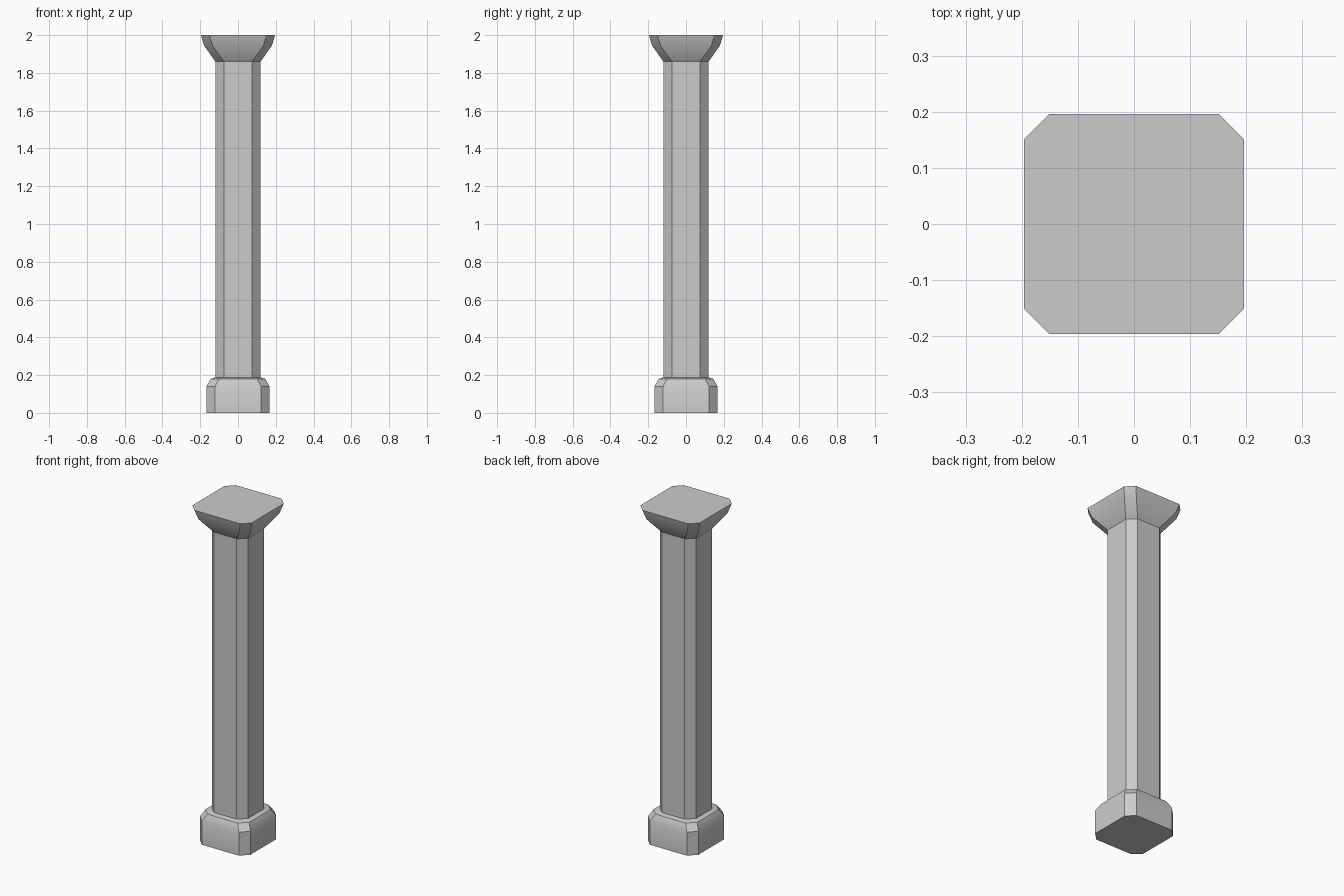
import bpy
import bmesh
import math

if "Cube" in bpy.data.objects:
    bpy.data.objects.remove(bpy.data.objects["Cube"])

CHAMFER = 0.045  # constant corner cut along the whole column


def octagon(bm, half, z):
    """Ring of a square with cut corners."""
    c = half - CHAMFER
    pts = [(half, -c), (half, c), (c, half), (-c, half),
           (-half, c), (-half, -c), (-c, -half), (c, -half)]
    return [bm.verts.new((x, y, z)) for x, y in pts]


def loft(name, profile, cap_bottom=False, cap_top=False):
    """Skin cut-corner squares along a (half width, height) profile."""
    bm = bmesh.new()
    rings = [octagon(bm, half, z) for half, z in profile]
    for a, b in zip(rings, rings[1:]):
        for i in range(8):
            j = (i + 1) % 8
            bm.faces.new((a[i], a[j], b[j], b[i]))
    if cap_bottom:
        bm.faces.new(rings[0][::-1])
    if cap_top:
        bm.faces.new(rings[-1])
    mesh = bpy.data.meshes.new(name)
    bm.to_mesh(mesh)
    bm.free()
    obj = bpy.data.objects.new(name, mesh)
    bpy.context.collection.objects.link(obj)
    bpy.ops.object.select_all(action='DESELECT')
    obj.select_set(True)
    bpy.context.view_layer.objects.active = obj
    bpy.ops.object.shade_smooth_by_angle(angle=math.radians(35))
    return obj


# Plinth with eased upper edge and a ledge running in to the shaft
loft("base", [(0.167, 0), (0.167, 0.14), (0.145, 0.18), (0.12, 0.187)],
     cap_bottom=True)

# Plain shaft
loft("shaft", [(0.12, 0.187), (0.12, 1.86)])

# Flared capital
loft("capital", [(0.12, 1.86), (0.18, 1.945), (0.196, 2.0)], cap_top=True)
